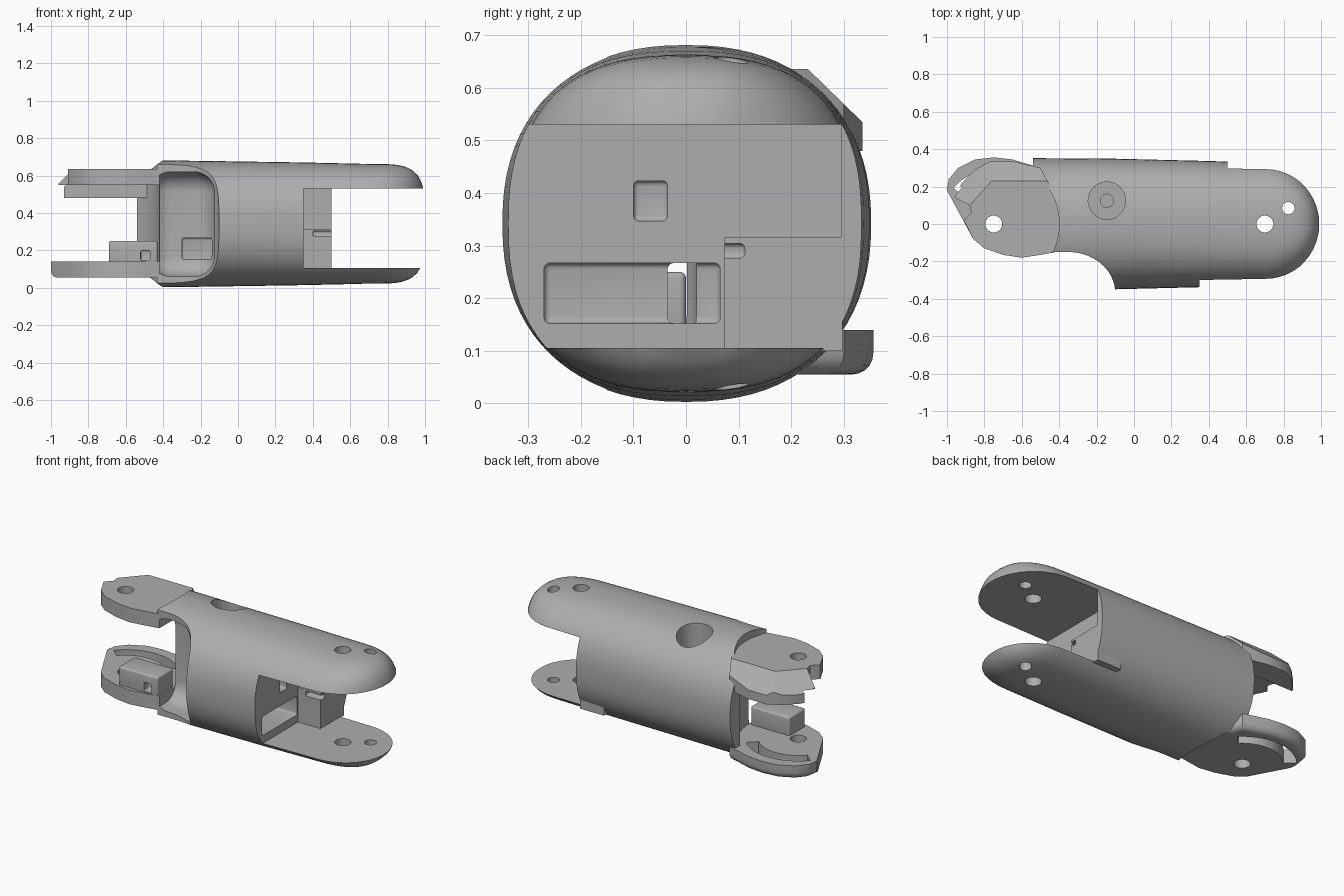
import bpy, bmesh
from math import sin, cos, pi, radians
from mathutils import Matrix, Vector

if "Cube" in bpy.data.objects:
    bpy.data.objects.remove(bpy.data.objects["Cube"])

grey = bpy.data.materials.new("plain_grey")
grey.use_nodes = True
grey.diffuse_color = (0.42, 0.42, 0.42, 1)
grey.node_tree.nodes["Principled BSDF"].inputs["Base Color"].default_value = (0.42, 0.42, 0.42, 1)


def finish(name, bm):
    bmesh.ops.recalc_face_normals(bm, faces=bm.faces)
    mesh = bpy.data.meshes.new(name)
    bm.to_mesh(mesh)
    bm.free()
    mesh.materials.append(grey)
    ob = bpy.data.objects.new(name, mesh)
    bpy.context.collection.objects.link(ob)
    return ob


def prism(name, outline, z0, z1, round_under=0):
    """Extrude a plan outline, optionally rounding its rear lower rim."""
    bm = bmesh.new()
    low = bm.faces.new([bm.verts.new((x, y, z0)) for x, y in outline])
    rim = [e for e in low.edges if max(v.co.y for v in e.verts) > 0.2]
    got = bmesh.ops.extrude_face_region(bm, geom=[low], use_keep_orig=True)["geom"]
    for v in got:
        if isinstance(v, bmesh.types.BMVert):
            v.co.z = z1
    bmesh.ops.recalc_face_normals(bm, faces=bm.faces)
    if round_under:
        bmesh.ops.bevel(bm, geom=rim, offset=round_under, segments=5, profile=0.5, affect='EDGES')
    return finish(name, bm)


def box(name, x, y, z, bevel=0, segments=4):
    bm = bmesh.new()
    bmesh.ops.create_cube(bm, size=1)
    for v in bm.verts:
        v.co = [r[0] if c < 0 else r[1] for c, r in zip(v.co, (x, y, z))]
    if bevel:
        bmesh.ops.bevel(bm, geom=bm.edges[:], offset=bevel, segments=segments, profile=0.5, affect='EDGES')
    return finish(name, bm)


def rod(name, x, y, r, z0, z1, n=48):
    return prism(name, [(x + r * cos(2 * pi * i / n), y + r * sin(2 * pi * i / n)) for i in range(n)], z0, z1)


def slope(name, point, normal):
    """Large block lying beyond the plane through point."""
    bm = bmesh.new()
    bmesh.ops.create_cube(bm, size=1)
    rot = Vector(normal).to_track_quat('Z', 'Y').to_matrix().to_4x4()
    bm.transform(Matrix.Translation(point) @ rot @ Matrix.Translation((0, 0, 0.5)))
    return finish(name, bm)


def cut(ob, *cutters):
    for c in cutters:
        c.hide_render = True
        mod = ob.modifiers.new("cut", 'BOOLEAN')
        mod.operation, mod.solver, mod.object = 'DIFFERENCE', 'EXACT', c
        bpy.context.view_layer.objects.active = ob
        bpy.ops.object.modifier_apply(modifier=mod.name)
        bpy.data.objects.remove(c)


# Main shell: tapered rounded section, closed by a dome at the right end
def ring(bm, x, hy, hz, power, n=80):
    verts = []
    for i in range(n):
        c, s = cos(2 * pi * i / n), sin(2 * pi * i / n)
        y = hy * abs(c) ** (2 / power) * (1 if c > 0 else -1)
        z = hz * abs(s) ** (2 / power) * (1 if s > 0 else -1)
        verts.append(bm.verts.new((x, y, 0.342 + z)))
    return verts


bm = bmesh.new()
rings = [ring(bm, -0.54, 0.352, 0.341, 2.25), ring(bm, -0.1, 0.349, 0.335, 2.3),
         ring(bm, 0.35, 0.338, 0.328, 2.45), ring(bm, 0.7, 0.328, 0.32, 2.6)]
for k in range(1, 13):
    d = sin(k / 12 * pi / 2 * 0.985)
    rings.append(ring(bm, 0.7 + 0.3 * d, 0.328 * (1 - d * d) ** 0.5, 0.32 * (1 - d ** 4) ** 0.25, 2.6))
for a, b in zip(rings, rings[1:]):
    for i in range(len(a)):
        j = (i + 1) % len(a)
        bm.faces.new((a[i], a[j], b[j], b[i]))
bm.faces.new(rings[0])
bm.faces.new(rings[-1])
body = finish("finger_body", bm)

# Concave thumb scoop on the front and its rounded hollow
arc = [(-0.35 + 0.25 * sin(radians(a)), -0.37 + 0.22 * cos(radians(a))) for a in range(0, 91, 6)]
cut(body, prism("scoop", [(-0.7, -0.15)] + arc + [(-0.1, -0.5), (-0.7, -0.5)], -0.1, 0.8),
    box("hollow", (-0.47, -0.125), (-0.6, 0.02), (0.06, 0.62), 0.11, 8))

# Left joint clearances, swept around the pivot
cut(body, rod("joint_gap", -0.75, 0, 0.33, 0.14, 0.55, 96),
    rod("top_flat", -0.75, 0, 0.35, 0.635, 0.8, 96),
    rod("bottom_flat", -0.75, 0, 0.35, -0.1, 0.055, 96))

# Right fork slot, with the rear wall set further out
cut(body, box("fork_slot", (0.35, 1.2), (-0.5, 0.295), (0.105, 0.53)),
    box("fork_slot_rear", (0.5, 1.2), (0.2, 0.5), (0.105, 0.53)))

# Inner channels and fixing holes
cut(body, box("wide_channel", (0.0, 0.4), (-0.27, 0.065), (0.152, 0.267), 0.012),
    box("through_channel", (-0.3, 0.3), (-0.035, 0.065), (0.152, 0.267), 0.012),
    box("square_socket", (0.1, 0.4), (-0.1, -0.035), (0.347, 0.423), 0.01),
    rod("counterbore", -0.145, 0.125, 0.1, 0.5, 0.8),
    rod("screw_hole", -0.145, 0.125, 0.035, 0.42, 0.6),
    rod("fork_pin_hole", 0.7, 0, 0.045, -0.1, 0.8),
    rod("small_pin_hole", 0.825, 0.085, 0.033, -0.1, 0.8))

# Step block inside the right fork
step = box("fork_step_block", (0.34, 0.5), (0.073, 0.297), (0.1, 0.315))
cut(step, box("step_groove", (0.4, 0.6), (0.06, 0.112), (0.276, 0.304), 0.01))

# Left ears share the front half of their outline
front_edge = [(-0.42, -0.15), (-0.5, -0.165), (-0.6, -0.18), (-0.7, -0.165), (-0.8, -0.13), (-0.86, -0.08)]


def slot():
    angles = [radians(a) for a in range(45, 139, 3)]
    inner = [(-0.75 + 0.22 * cos(a), 0.22 * sin(a)) for a in angles]
    outer = [(-0.75 + 0.29 * cos(a), 0.29 * sin(a)) for a in reversed(angles)]
    return prism("arc_slot", inner + outer, -0.1, 0.3)


lower = prism("lower_ear", front_edge + [(-1, 0.18), (-0.99, 0.24), (-0.94, 0.3), (-0.85, 0.345), (-0.75, 0.356),
              (-0.65, 0.345), (-0.5, 0.3), (-0.42, 0.1)], 0.055, 0.14, 0.04)
cut(lower, slot(), rod("pivot_hole", -0.75, 0, 0.045, -0.1, 0.3))
cut(body, slot())

upper = prism("upper_ear", front_edge + [(-0.91, 0.02), (-0.87, 0.06), (-0.88, 0.1), (-0.96, 0.14), (-0.92, 0.22),
              (-0.85, 0.29), (-0.77, 0.335), (-0.65, 0.335), (-0.5, 0.3), (-0.42, 0.15)], 0.48, 0.636)
cut(upper, box("under_relief", (-1.2, -0.3), (-0.5, 0.2), (0.3, 0.55)),
    slope("rear_slope", (-0.7, 0.23, 0.637), (0, 0.7, 0.72)),
    slope("corner_slope", (-0.75, 0.24, 0.637), (-0.5, 0.45, 0.74)),
    rod("pivot_hole", -0.75, 0, 0.045, 0.3, 0.8))

# Stop block standing on the lower ear
stop = box("stop_block", (-0.69, -0.43), (-0.155, 0.0), (0.13, 0.25), 0.012)
cut(stop, box("stop_dimple", (-0.52, -0.47), (-0.3, -0.11), (0.145, 0.2), 0.008))

# Smooth curved surfaces while keeping machined edges crisp
bpy.ops.object.select_all(action='DESELECT')
for ob in (body, step, lower, upper, stop):
    ob.select_set(True)
bpy.context.view_layer.objects.active = body
bpy.ops.object.shade_smooth_by_angle(angle=radians(30))
